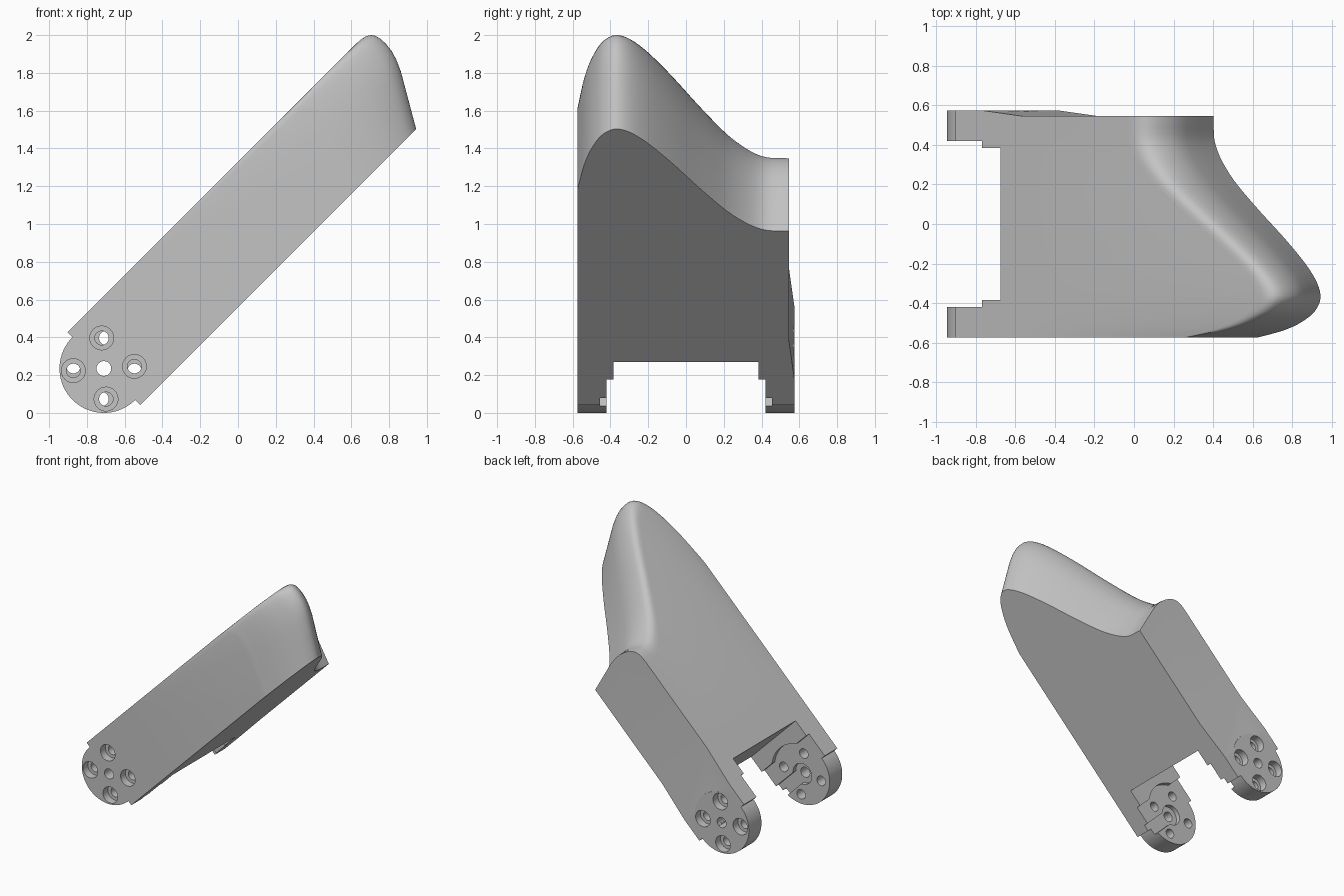
import bpy, bmesh, math
from mathutils import Matrix, Vector

cube = bpy.data.objects.get("Cube")
if cube:
    bpy.data.objects.remove(cube, do_unlink=True)

HALF = 0.272       # half thickness of the arm
TOP, BOTTOM = HALF, -HALF
# local frame: x along the arm, y across, z through the thickness, origin at the pivot
PLACE = Matrix.Translation((-0.71, 0, 0.235)) @ Matrix.Rotation(-math.pi / 4, 4, 'Y')

grey = bpy.data.materials.new("light_grey")
grey.use_nodes = True
grey.diffuse_color = (0.55, 0.55, 0.55, 1)
grey.node_tree.nodes["Principled BSDF"].inputs["Base Color"].default_value = (0.55, 0.55, 0.55, 1)


def finish(name, bm):
    bmesh.ops.recalc_face_normals(bm, faces=bm.faces)
    mesh = bpy.data.meshes.new(name)
    bm.to_mesh(mesh)
    bm.free()
    mesh.materials.append(grey)
    obj = bpy.data.objects.new(name, mesh)
    bpy.context.collection.objects.link(obj)
    return obj


def loft(name, rings):
    bm = bmesh.new()
    loops = [[bm.verts.new(p) for p in ring] for ring in rings]
    for a, b in zip(loops, loops[1:]):
        for i in range(len(a)):
            j = (i + 1) % len(a)
            bm.faces.new((a[i], a[j], b[j], b[i]))
    bm.faces.new(loops[0])
    bm.faces.new(loops[-1])
    return finish(name, bm)


def disc(name, s, t, radius, y0, y1, sides=48):
    ring = [(s + radius * math.cos(a), t + radius * math.sin(a))
            for a in (2 * math.pi * i / sides for i in range(sides))]
    return loft(name, [[(p, y, q) for p, q in ring] for y in (y0, y1)])


def box(name, s0, s1, y0, y1, t0, t1):
    ring = [(s0, t0), (s1, t0), (s1, t1), (s0, t1)]
    return loft(name, [[(p, y, q) for p, q in ring] for y in (y0, y1)])


def combine(target, tool, operation):
    mod = target.modifiers.new(operation.lower(), 'BOOLEAN')
    mod.operation, mod.solver, mod.object = operation, 'EXACT', tool
    bpy.context.view_layer.update()
    result = bpy.data.meshes.new_from_object(
        target.evaluated_get(bpy.context.evaluated_depsgraph_get()))
    target.modifiers.clear()
    target.data = result
    bpy.data.objects.remove(tool, do_unlink=True)


# wavy end: length of the lower edge across the width
EDGE = [(-0.575, 1.18), (-0.54, 1.31), (-0.5, 1.4), (-0.44, 1.475), (-0.36, 1.503),
        (-0.25, 1.46), (-0.1, 1.345), (0.1, 1.165), (0.25, 1.045), (0.4, 0.972), (0.545, 0.962)]


def edge_samples(steps=5):
    pts = [Vector(p) for p in EDGE]
    ext = [2 * pts[0] - pts[1]] + pts + [2 * pts[-1] - pts[-2]]
    out = []
    for a, b, c, d in zip(ext, ext[1:], ext[2:], ext[3:]):
        for k in range(steps):
            f = k / steps
            m0 = (c - a) * (c.x - b.x) / (c.x - a.x)
            m1 = (d - b) * (c.x - b.x) / (d.x - b.x)
            out.append(b * (2*f**3 - 3*f*f + 1) + m0 * (f**3 - 2*f*f + f)
                       + c * (3*f*f - 2*f**3) + m1 * (f**3 - f*f))
    return out + [pts[-1]]


# rounding of the upper edge: height, setback
ROUND = [(-0.272, 0), (-0.13, 0), (0, 0), (0.06, 0.008), (0.11, 0.022), (0.16, 0.045),
         (0.2, 0.07), (0.23, 0.096), (0.25, 0.122), (0.264, 0.155), (0.27, 0.19), (TOP, 0.23)]
rings = []
for y, z in edge_samples():
    end = math.sqrt(2) * z - 0.06
    lean = 0.15 + 0.216 * (end - 1.298)
    ring = [(0.48, y, TOP), (0.48, y, BOTTOM)]
    ring += [(end + lean * (t + HALF) / (2 * HALF) - back, y, t) for t, back in ROUND]
    rings.append(ring)
arm = loft("arm", rings)

# forked root with stepped inner sides and one tapered flank
side = [(0.32, 0.385), (0.19, 0.385), (0.19, 0.42), (0, 0.42), (0, 0.575)]
outline = ([(s, -y) for s, y in side] + [(0.48, -0.575), (0.48, 0.545), (0.18, 0.575)]
           + [(s, y) for s, y in reversed(side)])
combine(arm, loft("fork", [[(s, y, t) for s, y in outline] for t in (BOTTOM, TOP)]), 'UNION')

for sign in (-1, 1):
    inner, outer = sign * 0.42, sign * 0.575
    # round ear, then the clearance around it
    combine(arm, disc("ear", 0, 0, 0.235, inner, outer, 72), 'UNION')
    combine(arm, disc("clearance", 0, 0, 0.24, sign * 0.3, inner, 72), 'DIFFERENCE')
    # centre bore, seat and slot on the inner side
    combine(arm, disc("bore", 0, 0, 0.039, sign * 0.3, sign * 0.7), 'DIFFERENCE')
    combine(arm, disc("seat", 0, 0, 0.08, sign * 0.3, sign * 0.455), 'DIFFERENCE')
    combine(arm, box("slot", -0.05, 0.05, sign * 0.395, sign * 0.455, -0.4, 0), 'DIFFERENCE')
    # four counterbored bolt holes
    for k in range(4):
        a = math.radians(45 + 90 * k - 4 * sign)
        s, t = 0.162 * math.cos(a), 0.162 * math.sin(a)
        combine(arm, disc("bolt_hole", s, t, 0.037, sign * 0.3, sign * 0.7, 32), 'DIFFERENCE')
        combine(arm, disc("counterbore", s, t, 0.063, sign * 0.515, sign * 0.7, 32), 'DIFFERENCE')

arm.data.transform(PLACE)
arm.data.materials.clear()
arm.data.materials.append(grey)
for face in arm.data.polygons:
    face.material_index = 0

bpy.ops.object.select_all(action='DESELECT')
arm.select_set(True)
bpy.context.view_layer.objects.active = arm
bpy.ops.object.shade_smooth_by_angle(angle=math.radians(30))
